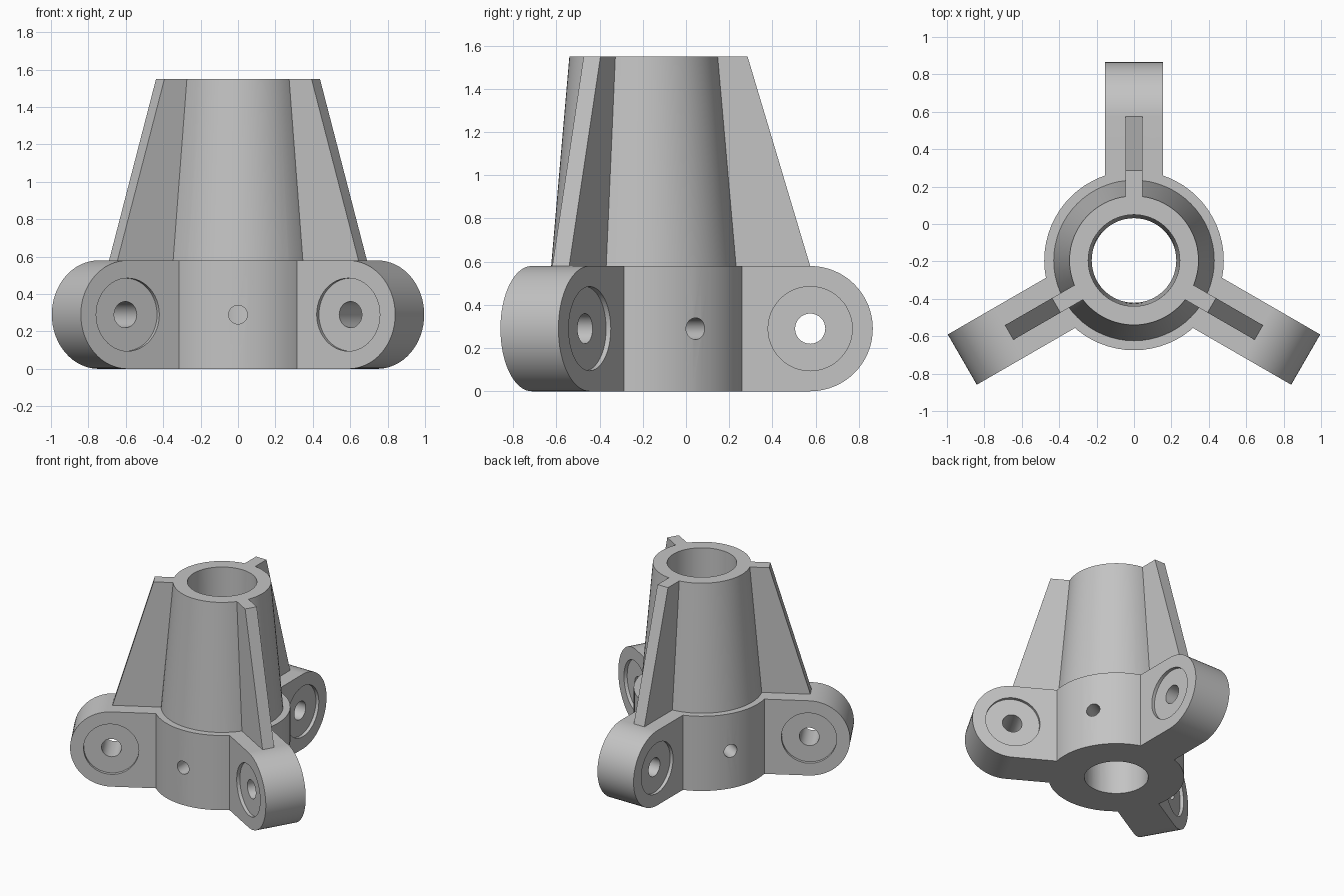
import bpy, bmesh, math
from mathutils import Matrix

default = bpy.data.objects.get("Cube")
if default:
    bpy.data.objects.remove(default, do_unlink=True)

AXIS = Matrix.Translation((0, -0.195, 0))    # vertical axis of the hub
BASE_H, TOP_H = 0.58, 1.55
ARM_R, ARM_HALF = 0.77, 0.155                # eye distance, half thickness
EYE_Z = BASE_H / 2
ARM_ANGLES = [math.radians(a) for a in (90, 210, 330)]

grey = bpy.data.materials.new("light_grey")
grey.use_nodes = True
colour = (0.55, 0.55, 0.55, 1)
grey.diffuse_color = colour
grey.node_tree.nodes["Principled BSDF"].inputs["Base Color"].default_value = colour


def spin(angle):
    return AXIS @ Matrix.Rotation(angle, 4, "Z")


def finish(bm, name):
    bmesh.ops.recalc_face_normals(bm, faces=bm.faces)
    mesh = bpy.data.meshes.new(name)
    bm.to_mesh(mesh)
    bm.free()
    mesh.materials.append(grey)
    ob = bpy.data.objects.new(name, mesh)
    bpy.context.collection.objects.link(ob)
    return ob


def cone(name, r1, r2, depth, matrix, segments=64):
    bm = bmesh.new()
    bmesh.ops.create_cone(bm, cap_ends=True, segments=segments,
                          radius1=r1, radius2=r2, depth=depth, matrix=matrix)
    return finish(bm, name)


def upright(name, r1, r2, z1, z2):
    return cone(name, r1, r2, z2 - z1, AXIS @ Matrix.Translation((0, 0, (z1 + z2) / 2)))


def radial_plate(name, profile, half, angle):
    """Profile of (radius, height) points extruded sideways to both sides."""
    bm = bmesh.new()
    face = bm.faces.new([bm.verts.new((r, -half, z)) for r, z in profile])
    side = bmesh.ops.extrude_face_region(bm, geom=[face])
    verts = [v for v in side["geom"] if isinstance(v, bmesh.types.BMVert)]
    bmesh.ops.translate(bm, verts=verts, vec=(0, 2 * half, 0))
    bm.transform(spin(angle))
    return finish(bm, name)


def combine(target, other, operation):
    other.hide_render = True
    bpy.context.view_layer.objects.active = target
    mod = target.modifiers.new(other.name, "BOOLEAN")
    mod.operation, mod.solver, mod.object = operation, "EXACT", other
    bpy.ops.object.modifier_apply(modifier=mod.name)
    bpy.data.objects.remove(other, do_unlink=True)


# Round base with a tapered sleeve rising from it
body = upright("three_arm_hub", 0.48, 0.48, 0, BASE_H)

# Arms with rounded ends
arc = [math.radians(-90 + 180 * i / 32) for i in range(33)]
arm_profile = [(0.3, 0)]
arm_profile += [(ARM_R + EYE_Z * math.cos(t), EYE_Z + EYE_Z * math.sin(t)) for t in arc]
arm_profile += [(0.3, BASE_H)]
for a in ARM_ANGLES:
    combine(body, radial_plate("arm", arm_profile, ARM_HALF, a), "UNION")

combine(body, upright("sleeve", 0.445, 0.345, 0.4, TOP_H), "UNION")

# Sloping stiffening ribs above the arms
rib_profile = [(0.3, 0.4), (0.77, 0.4), (0.77, BASE_H), (0.48, TOP_H), (0.3, TOP_H)]
for a in ARM_ANGLES:
    combine(body, radial_plate("rib", rib_profile, 0.045, a), "UNION")

# Central bore
combine(body, upright("bore", 0.225, 0.246, -0.1, TOP_H + 0.1), "DIFFERENCE")

# Eye holes with a shallow round recess on both faces, and set screw holes
across = Matrix.Rotation(math.pi / 2, 4, "X")
outward = Matrix.Rotation(math.pi / 2, 4, "Y")
for a in ARM_ANGLES:
    eye = spin(a) @ Matrix.Translation((ARM_R, 0, EYE_Z))
    combine(body, cone("eye_hole", 0.07, 0.07, 0.6, eye @ across, 32), "DIFFERENCE")
    for s in (-1, 1):
        place = eye @ Matrix.Translation((0, s * (ARM_HALF + 0.025), 0)) @ across
        combine(body, cone("recess", 0.195, 0.195, 0.1, place, 48), "DIFFERENCE")
    screw = spin(a + math.pi) @ Matrix.Translation((0.36, 0, EYE_Z)) @ outward
    combine(body, cone("screw_hole", 0.05, 0.05, 0.4, screw, 32), "DIFFERENCE")

# Smooth curved walls, crisp edges
bpy.ops.object.select_all(action="DESELECT")
body.select_set(True)
bpy.context.view_layer.objects.active = body
bpy.ops.object.shade_smooth_by_angle(angle=math.radians(30))
normals = body.modifiers.new("even_normals", "WEIGHTED_NORMAL")
normals.keep_sharp = True
